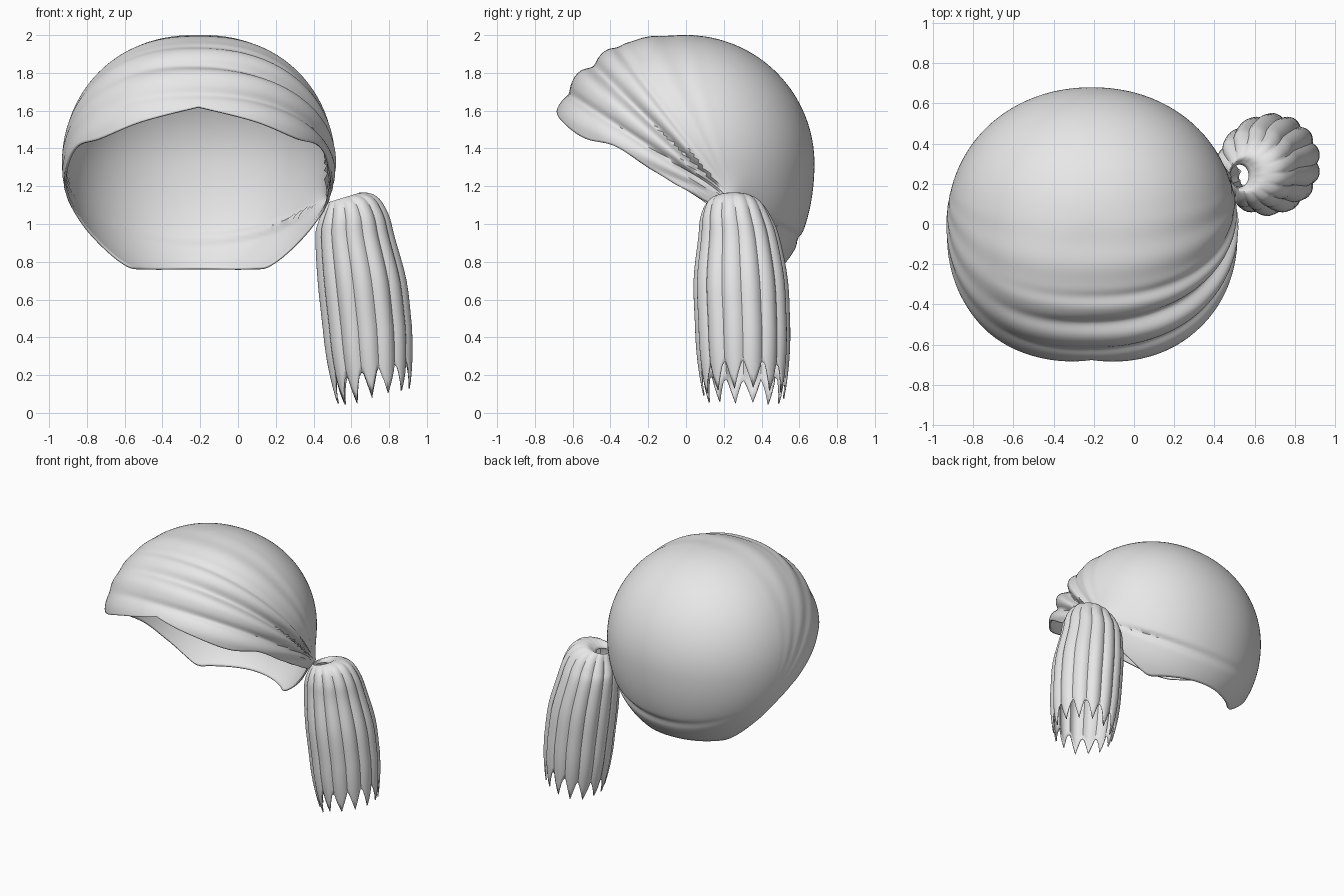
import bpy, bmesh, math, random
from mathutils import Vector

if "Cube" in bpy.data.objects:
    bpy.data.objects.remove(bpy.data.objects["Cube"])

random.seed(4)
hair = bpy.data.materials.new("hair_grey")
hair.diffuse_color = (0.8, 0.8, 0.8, 1)
hair.use_nodes = True
hair.node_tree.nodes["Principled BSDF"].inputs["Base Color"].default_value = hair.diffuse_color


def interp(table, t):
    """Smooth interpolation through rows of (t, value, value, ...)."""
    i = 0
    while i < len(table) - 2 and t > table[i + 1][0]:
        i += 1
    a, b = table[i], table[i + 1]
    p, n = table[max(i - 1, 0)], table[min(i + 2, len(table) - 1)]
    h = b[0] - a[0]
    u = (t - a[0]) / h
    out = []
    for k in range(1, len(a)):
        ma = (b[k] - p[k]) / (b[0] - p[0]) * h
        mb = (n[k] - a[k]) / (n[0] - a[0]) * h
        out.append((2*u**3 - 3*u**2 + 1) * a[k] + (u**3 - 2*u**2 + u) * ma
                   + (3*u**2 - 2*u**3) * b[k] + (u**3 - u**2) * mb)
    return out


def skin(name, rings, cap_point=None, thickness=0.01, angle=50):
    """Bridge closed rings, listed top to bottom, into a thin smooth shell."""
    bm = bmesh.new()
    rows = [[bm.verts.new(p) for p in ring] for ring in rings]
    n = len(rows[0])
    for r0, r1 in zip(rows, rows[1:]):
        for j in range(n):
            bm.faces.new((r0[j], r1[j], r1[(j + 1) % n], r0[(j + 1) % n]))
    if cap_point:
        tip = bm.verts.new(cap_point)
        for j in range(n):
            bm.faces.new((tip, rows[0][j], rows[0][(j + 1) % n]))
    me = bpy.data.meshes.new(name)
    bm.to_mesh(me)
    bm.free()
    me.materials.append(hair)
    ob = bpy.data.objects.new(name, me)
    bpy.context.collection.objects.link(ob)
    bpy.context.view_layer.objects.active = ob
    ob.select_set(True)
    bpy.ops.object.shade_smooth_by_angle(angle=math.radians(angle))
    ob.select_set(False)
    mod = ob.modifiers.new("thickness", "SOLIDIFY")
    mod.thickness = thickness
    mod.offset = -1
    return ob


# Hair cap: dome with a rim high over the forehead and low at the nape
CX, CZ, AZ = -0.21, 1.32, 0.68
TIE = Vector((0.50, 0.25, 1.12))          # where the hair is gathered
RIM = [(0, 1.62), (25, 1.54), (45, 1.45), (60, 1.41), (75, 1.29), (90, 1.18),
       (102, 1.08), (115, 0.93), (130, 0.78), (142, 0.76), (180, 0.76)]


def bump(x, centre, width):
    return math.exp(-((x - centre) / width) ** 2)


def cap_point(az, t):
    deg = abs(math.degrees(az))
    rim = interp(RIM, deg)[0]
    phi = t * math.acos(max(-1, min(1, (rim - CZ) / AZ)))
    sx, cy = math.sin(az), -math.cos(az)
    front = max(0, -cy)
    ay, n = (0.73, 2.3) if cy < 0 else (0.68, 2.08)
    plan = (abs(sx / 0.72) ** n + abs(cy / ay) ** n) ** (-1 / n)
    power = 0.9 - 0.15 * front
    if cy > 0:
        power = 0.9 + 0.1 * cy if phi < math.pi / 2 else 0.9 - 0.34 * cy
    r = plan * math.sin(phi) ** power
    p = Vector((CX + r * sx, r * cy, CZ + AZ * math.cos(phi)))
    # folds fan out from the tie and fade toward the far side
    beta = math.degrees(math.atan2(p.z - TIE.z, TIE.y - p.y))
    near = max(0, min(1, (p.x + 0.75) / 0.9))
    fan = max(0, 1 - abs(beta - 38) / 42)
    away = min(1, (p - TIE).length / 0.25)
    d = 0.010 * fan * math.sin(math.radians(beta * 30)) * (0.35 + 0.65 * near)
    d -= 0.035 * near * bump(beta, 44, 2.2)
    d -= 0.018 * near * (bump(beta, 33, 1.6) + bump(beta, 53, 1.8))
    d -= 0.020 * near * bump(beta, -150, 4)
    d *= away
    out = Vector((p.x - CX, p.y, p.z - CZ)).normalized()
    p += out * d
    # surface drawn out to the tie
    if p.x > 0:
        p += (TIE - p) * 0.9 * bump((p - TIE).length, 0, 0.10)
    return p


COLS, ROWS = 208, 80
cap_rings = [[cap_point(2 * math.pi * j / COLS - math.pi, i / ROWS) for j in range(COLS)]
             for i in range(1, ROWS + 1)]
skin("hair_cap", cap_rings, cap_point=(CX, 0, 2.0), thickness=0.012)

# Ponytail: scalloped hanging tube with a toothed hem
# rows: step, centre x, centre y, height, radius x, radius y, tilt
TAIL = [(0, 0.525, 0.24, 1.10, 0.045, 0.055, 0.3),
        (1, 0.56, 0.25, 1.14, 0.085, 0.09, 0.3),
        (2, 0.59, 0.255, 1.105, 0.145, 0.15, 0.3),
        (3, 0.61, 0.265, 1.03, 0.19, 0.19, 0.12),
        (4, 0.62, 0.28, 0.93, 0.214, 0.215, 0),
        (5, 0.657, 0.29, 0.70, 0.24, 0.25, 0),
        (6, 0.685, 0.30, 0.45, 0.24, 0.252, 0.05)]
LOBES, PER = 14, 8
tips = [random.uniform(-0.015, 0.025) for _ in range(LOBES)]
notches = [random.uniform(0.13, 0.18) for _ in range(LOBES)]


def tail_point(s, j):
    a = 2 * math.pi * j / (LOBES * PER)
    _, v = 0, interp(TAIL, min(s, 6))
    cx, cy, z, rx, ry, tilt = v
    u = (j % PER) / PER
    wave = abs(2 * u - 1)                     # 1 between lobes, 0 at the middle
    if s > 6:                                 # lower part narrows to the teeth
        f = s - 6
        lobe = j // PER
        tooth = tips[lobe] * (1 - wave) + notches[0 if u == 0 else lobe] * wave
        hem = 0.03 + 0.055 * (1 + math.cos(a)) + tooth
        top = z + tilt * rx * math.cos(a)
        zz = top + (hem - top) * f
        g = max(0, (0.45 - zz) / 0.4)
        cx, cy = cx + 0.027 * g, cy + 0.008 * g
        rx, ry = rx - 0.05 * g * g, ry - 0.045 * g * g
    else:
        zz = z + tilt * rx * math.cos(a)
    k = 1 - 0.075 * wave ** 2 * min(1, s / 2)
    return Vector((cx + rx * k * math.cos(a), cy + ry * k * math.sin(a), zz))


steps = [i / 4 for i in range(24)] + [6 + i / 6 for i in range(7)]
skin("ponytail", [[tail_point(s, j) for j in range(LOBES * PER)] for s in steps],
     thickness=0.008)
